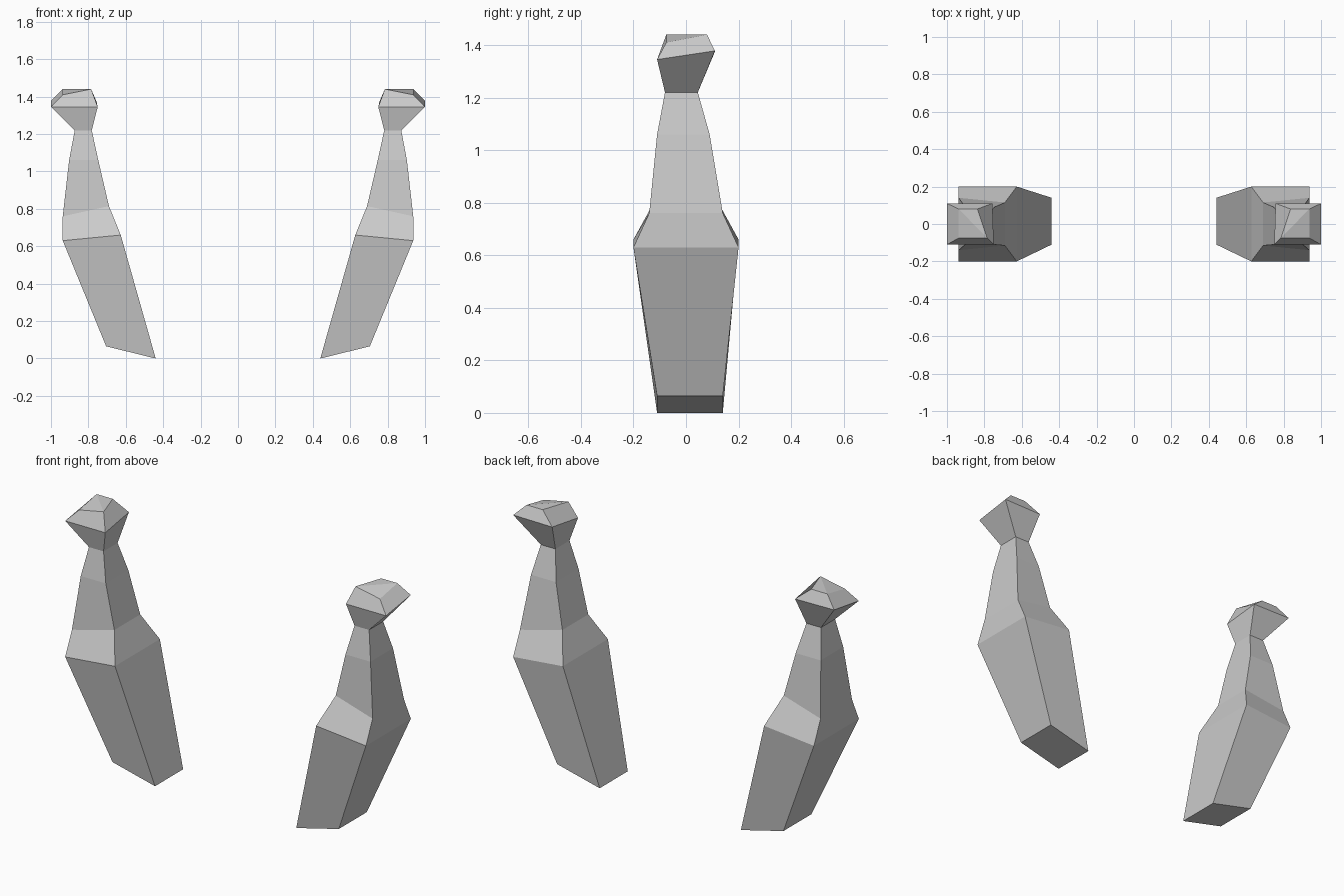
import bpy, bmesh

if "Cube" in bpy.data.objects:
    bpy.data.objects.remove(bpy.data.objects["Cube"])

# Each ring: inner-front, outer-front, outer-back, inner-back corners
def ring(inner, outer, y_in, y_out):
    (xi, zi), (xo, zo) = inner, outer
    return [(xi, y_in[0], zi), (xo, y_out[0], zo), (xo, y_out[1], zo), (xi, y_in[1], zi)]

def loft(name, rings):
    bm = bmesh.new()
    loops = [[bm.verts.new(p) for p in r] for r in rings]
    for a, b in zip(loops, loops[1:]):
        for i in range(4):
            j = (i + 1) % 4
            bm.faces.new((a[i], a[j], b[j], b[i]))
    bm.faces.new(loops[0][::-1])
    # top cap slopes down to the outer-front corner
    t = loops[-1]
    bm.faces.new((t[0], t[1], t[2]))
    bm.faces.new((t[0], t[2], t[3]))
    bmesh.ops.recalc_face_normals(bm, faces=bm.faces)
    mesh = bpy.data.meshes.new(name)
    bm.to_mesh(mesh)
    bm.free()
    obj = bpy.data.objects.new(name, mesh)
    bpy.context.collection.objects.link(obj)
    mirror = obj.modifiers.new("mirror", 'MIRROR')
    mirror.use_axis = (True, False, False)
    return obj

# Shoulder-to-wrist column, then a flared fist on top
rings = [
    ring((0.44, 0.0), (0.705, 0.065), (-0.11, 0.14), (-0.11, 0.14)),
    ring((0.627, 0.66), (0.937, 0.63), (-0.2, 0.2), (-0.2, 0.2)),
    ring((0.69, 0.815), (0.937, 0.76), (-0.115, 0.115), (-0.14, 0.14)),
    ring((0.747, 1.06), (0.903, 1.06), (-0.11, 0.09), (-0.11, 0.09)),
    ring((0.782, 1.22), (0.873, 1.22), (-0.08, 0.045), (-0.08, 0.045)),
    [(0.75, -0.11, 1.345), (1.0, -0.11, 1.345), (1.0, 0.11, 1.378), (0.757, 0.11, 1.375)],
    [(0.785, -0.075, 1.44), (0.937, -0.075, 1.41), (0.937, 0.08, 1.44), (0.837, 0.08, 1.44)],
]
loft("arms", rings)
